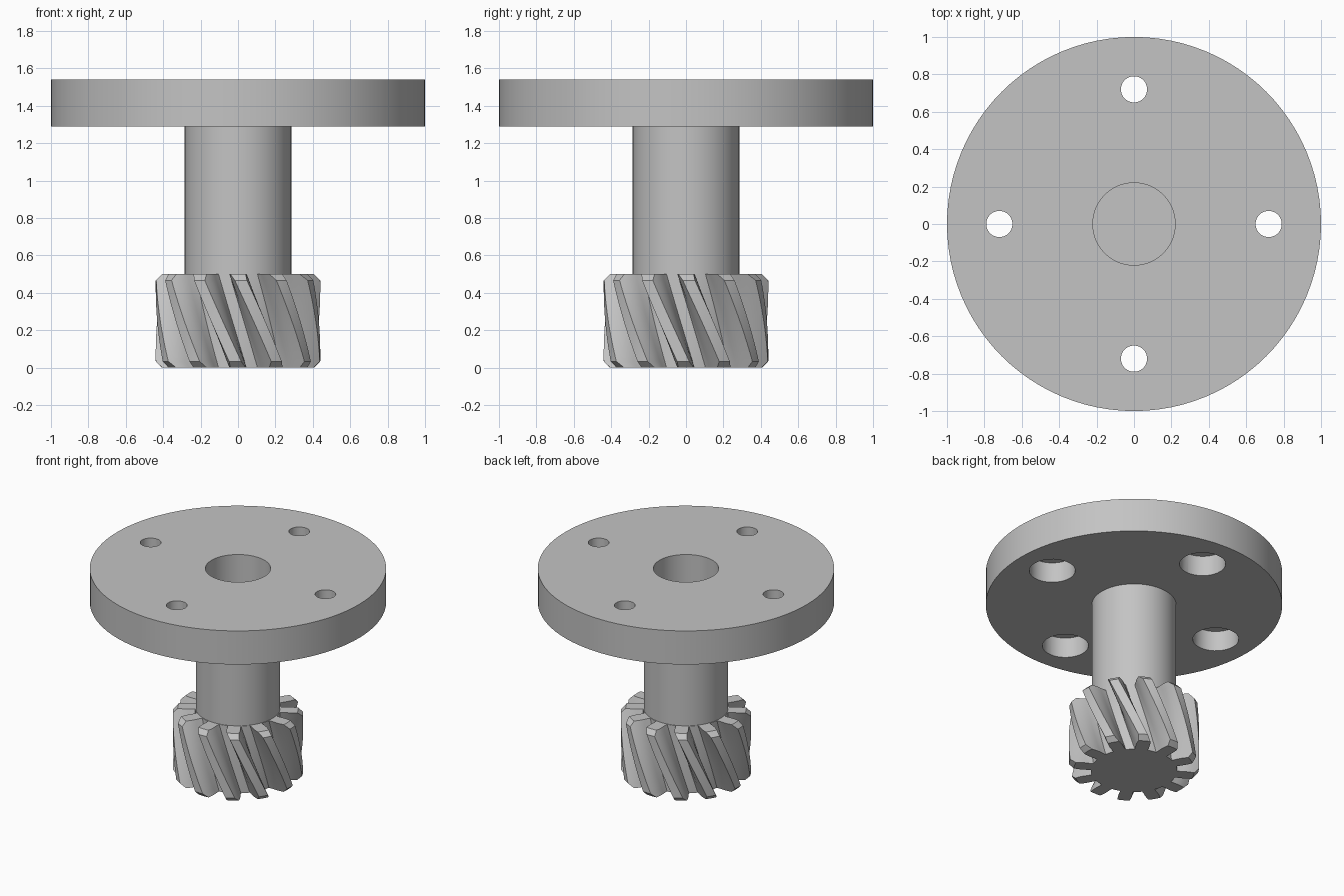
import bpy, bmesh
from math import sin, cos, pi, radians

if "Cube" in bpy.data.objects:
    bpy.data.objects.remove(bpy.data.objects["Cube"], do_unlink=True)

steel = bpy.data.materials.new("plain_grey_metal")
steel.use_nodes = True
GREY = (0.55, 0.55, 0.55, 1)
steel.diffuse_color = GREY
steel.node_tree.nodes["Principled BSDF"].inputs["Base Color"].default_value = GREY


def finish(name, bm):
    """Turn a bmesh into a linked object."""
    bmesh.ops.recalc_face_normals(bm, faces=bm.faces)
    mesh = bpy.data.meshes.new(name)
    bm.to_mesh(mesh)
    bm.free()
    mesh.materials.append(steel)
    obj = bpy.data.objects.new(name, mesh)
    bpy.context.collection.objects.link(obj)
    return obj


def bridge(bm, low, high):
    n = len(low)
    for i in range(n):
        j = (i + 1) % n
        bm.faces.new((low[i], low[j], high[j], high[i]))


def lathe(bm, profile, sides, cx=0, cy=0):
    """Closed solid from (radius, z) points, capped at both ends."""
    rings = [[bm.verts.new((cx + r * cos(2 * pi * i / sides),
                            cy + r * sin(2 * pi * i / sides), z))
              for i in range(sides)] for r, z in profile]
    for low, high in zip(rings, rings[1:]):
        bridge(bm, low, high)
    bm.faces.new(rings[0])
    bm.faces.new(rings[-1])


def smooth(obj, angle):
    bpy.ops.object.select_all(action="DESELECT")
    obj.select_set(True)
    bpy.context.view_layer.objects.active = obj
    bpy.ops.object.shade_smooth_by_angle(angle=radians(angle))


# Flange and hollow shaft, turned as one piece
FLANGE_LOW, FLANGE_TOP = 1.29, 1.54
bm = bmesh.new()
lathe(bm, [(0.285, 0.47), (0.285, FLANGE_LOW), (1, FLANGE_LOW),
           (1, FLANGE_TOP), (0.22, FLANGE_TOP), (0.22, 0.53)], 96)
flange = finish("flange_and_shaft", bm)

# Four bolt holes, counterbored from below
bm = bmesh.new()
for k in range(4):
    lathe(bm, [(0.155, 1.2), (0.155, 1.44), (0.07, 1.44), (0.07, 1.6)], 40,
          0.72 * cos(k * pi / 2), 0.72 * sin(k * pi / 2))
cutter = finish("bolt_hole_cutter", bm)
cutter.hide_render = True
cut = flange.modifiers.new("bolt_holes", "BOOLEAN")
cut.object = cutter
cut.solver = "EXACT"
bpy.context.view_layer.objects.active = flange
bpy.ops.object.modifier_apply(modifier=cut.name)
bpy.data.objects.remove(cutter, do_unlink=True)
smooth(flange, 30)

# Helical pinion: one tooth flank as (radius, half angle in degrees)
TEETH, HEIGHT, ROOT, TIP, CHAMFER = 12, 0.5, 0.29, 0.44, 0.033
PITCH = 2 * pi / TEETH
FLANK = [(ROOT, 9), (0.31, 8.2), (0.36, 7.5), (0.40, 6.1), (TIP, 4.2)]


def half_angle(r):
    for (r0, a0), (r1, a1) in zip(FLANK, FLANK[1:]):
        if r <= r1:
            return radians(a0 + (a1 - a0) * (r - r0) / (r1 - r0))
    return radians(FLANK[-1][1])


def gear_ring(bm, z):
    """Tooth outline at one height, twisted by one pitch over the full height."""
    cap = TIP - max(0, CHAMFER - min(z, HEIGHT - z))
    radii = [ROOT + (cap - ROOT) * i / 6 for i in range(7)]
    outline = [(r, -half_angle(r)) for r in radii] + [(cap, 0)]
    outline += [(r, half_angle(r)) for r in reversed(radii)] + [(ROOT, PITCH / 2)]
    ring = []
    for t in range(TEETH):
        base = -pi / 2 + PITCH * (t - z / HEIGHT)
        ring += [bm.verts.new((r * cos(base + a), r * sin(base + a), z))
                 for r, a in outline]
    return ring


bm = bmesh.new()
span = HEIGHT - 2 * CHAMFER
levels = [0] + [CHAMFER + span * i / 16 for i in range(17)] + [HEIGHT]
rings = [gear_ring(bm, z) for z in levels]
for low, high in zip(rings, rings[1:]):
    bridge(bm, low, high)
bm.faces.new(rings[0])
bm.faces.new(rings[-1])
smooth(finish("helical_pinion", bm), 28)
